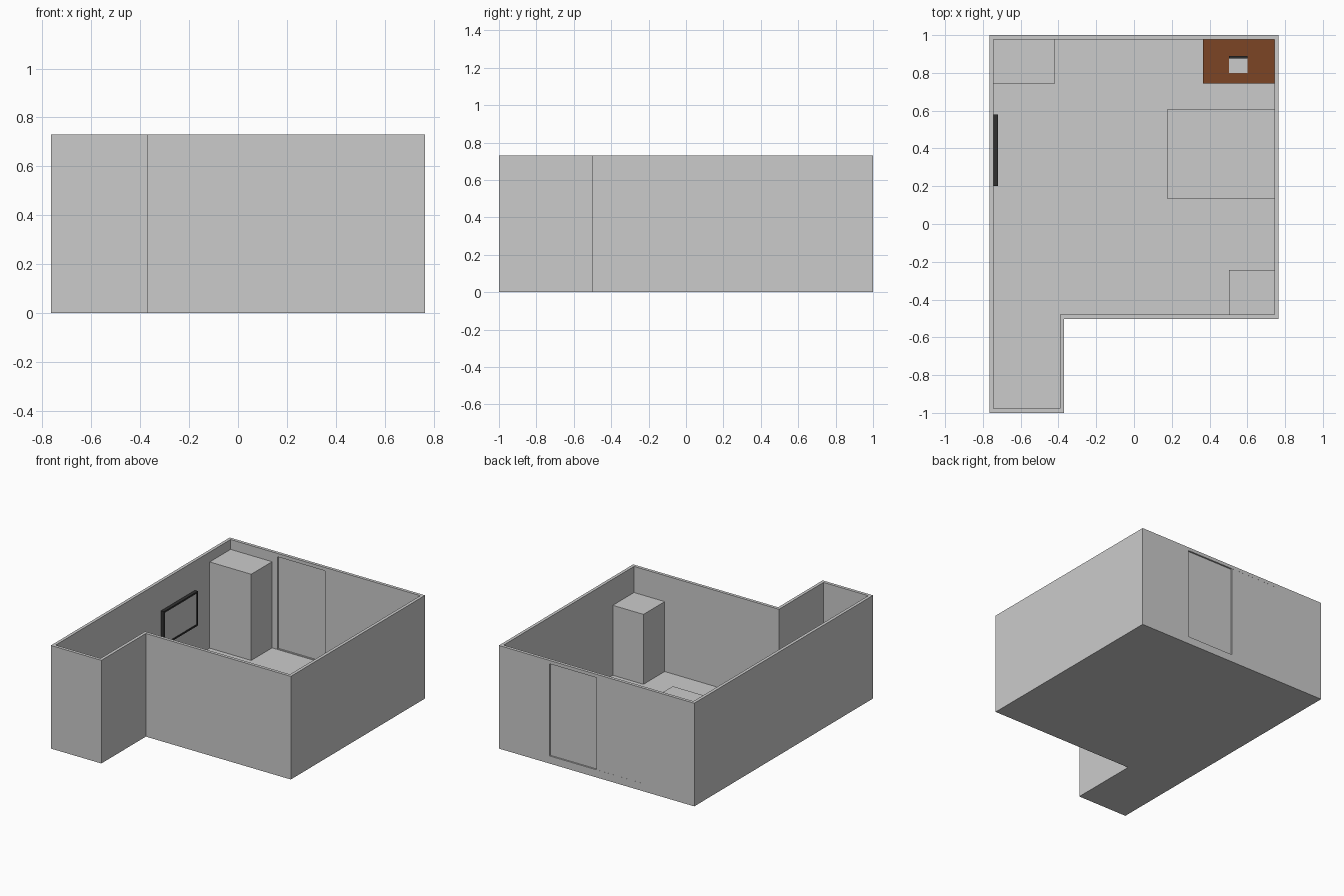
import bpy
import bmesh
from mathutils import Vector

if "Cube" in bpy.data.objects:
    bpy.data.objects.remove(bpy.data.objects["Cube"])

FLOOR, TOP, T = 0.05, 0.73, 0.022


def material(name, rgb):
    m = bpy.data.materials.new(name)
    m.diffuse_color = (*rgb, 1)
    m.use_nodes = True
    m.node_tree.nodes["Principled BSDF"].inputs["Base Color"].default_value = m.diffuse_color
    return m


def finish(name, bm, mat=None):
    bmesh.ops.recalc_face_normals(bm, faces=bm.faces[:])
    me = bpy.data.meshes.new(name)
    bm.to_mesh(me)
    bm.free()
    ob = bpy.data.objects.new(name, me)
    bpy.context.collection.objects.link(ob)
    if mat:
        me.materials.append(mat)
    return ob


def add_box(bm, x, y, z):
    lo, hi = Vector((x[0], y[0], z[0])), Vector((x[1], y[1], z[1]))
    for v in bmesh.ops.create_cube(bm, size=1)["verts"]:
        v.co = Vector(lo[i] + (v.co[i] + 0.5) * (hi[i] - lo[i]) for i in range(3))


def box(name, x, y, z, mat=None):
    bm = bmesh.new()
    add_box(bm, x, y, z)
    return finish(name, bm, mat)


brown = material("brown_wood", (0.20, 0.06, 0.018))
black = material("black_plastic", (0.03, 0.03, 0.03))

# Room shell: L-shaped outline with an inset inner outline and a raised floor
outer = [(-0.765, -1), (-0.37, -1), (-0.37, -0.502),
         (0.765, -0.502), (0.765, 1), (-0.765, 1)]
inset = [(1, 1), (-1, 1), (-1, 1), (-1, 1), (-1, -1), (1, -1)]
inner = [(x + sx * T, y + sy * T) for (x, y), (sx, sy) in zip(outer, inset)]
bm = bmesh.new()
rings = [[bm.verts.new((x, y, z)) for x, y in pts]
         for pts, z in ((outer, 0), (outer, TOP), (inner, TOP), (inner, FLOOR))]
for a, b in zip(rings, rings[1:]):
    for i in range(6):
        j = (i + 1) % 6
        bm.faces.new((a[i], a[j], b[j], b[i]))
bm.faces.new(rings[0])
bm.faces.new(rings[3])
room = finish("room_shell", bm)

# Sliding door opening in the back wall
cutter = box("door_cutter", (-0.375, 0.37), (0.9, 1.1), (0.054, 0.706))
cutter.hide_render = True
cutter.hide_viewport = True
cut = room.modifiers.new("door_opening", "BOOLEAN")
cut.operation = "DIFFERENCE"
cut.solver = "EXACT"
cut.object = cutter

# Two door panels, one behind the other
box("door_panel_outer", (-0.375, 0.0), (0.989, 0.9995), (0.054, 0.706))
box("door_panel_inner", (-0.005, 0.37), (0.9785, 0.989), (0.054, 0.706))

# Solid furniture blocks
box("wardrobe", (-0.743, -0.418), (0.745, 0.978), (FLOOR, 0.66))
box("corner_cabinet", (0.503, 0.743), (-0.48, -0.243), (FLOOR, 0.545))
box("bed", (0.175, 0.743), (0.135, 0.605), (FLOOR, 0.19))

# Desk with four legs
bm = bmesh.new()
add_box(bm, (0.365, 0.743), (0.745, 0.978), (0.25, 0.27))
for x in (0.365, 0.723):
    for y in (0.745, 0.958):
        add_box(bm, (x, x + 0.02), (y, y + 0.02), (FLOOR, 0.25))
finish("desk", bm, brown)

# Laptop on the desk
box("laptop_base", (0.502, 0.60), (0.80, 0.875), (0.27, 0.276))
box("laptop_screen", (0.502, 0.60), (0.875, 0.89), (0.27, 0.34), black)

# Wall television: four frame bars around a grey screen
x, y0, y1, z0, z1, w = (-0.743, -0.719), 0.20, 0.58, 0.28, 0.523, 0.012
bm = bmesh.new()
for z in (z0, z1 - w):
    add_box(bm, x, (y0, y1), (z, z + w))
for y in (y0, y1 - w):
    add_box(bm, x, (y, y + w), (z0 + w, z1 - w))
finish("television_frame", bm, black)
box("television_screen", (-0.743, -0.722), (y0 + w, y1 - w), (z0 + w, z1 - w))
